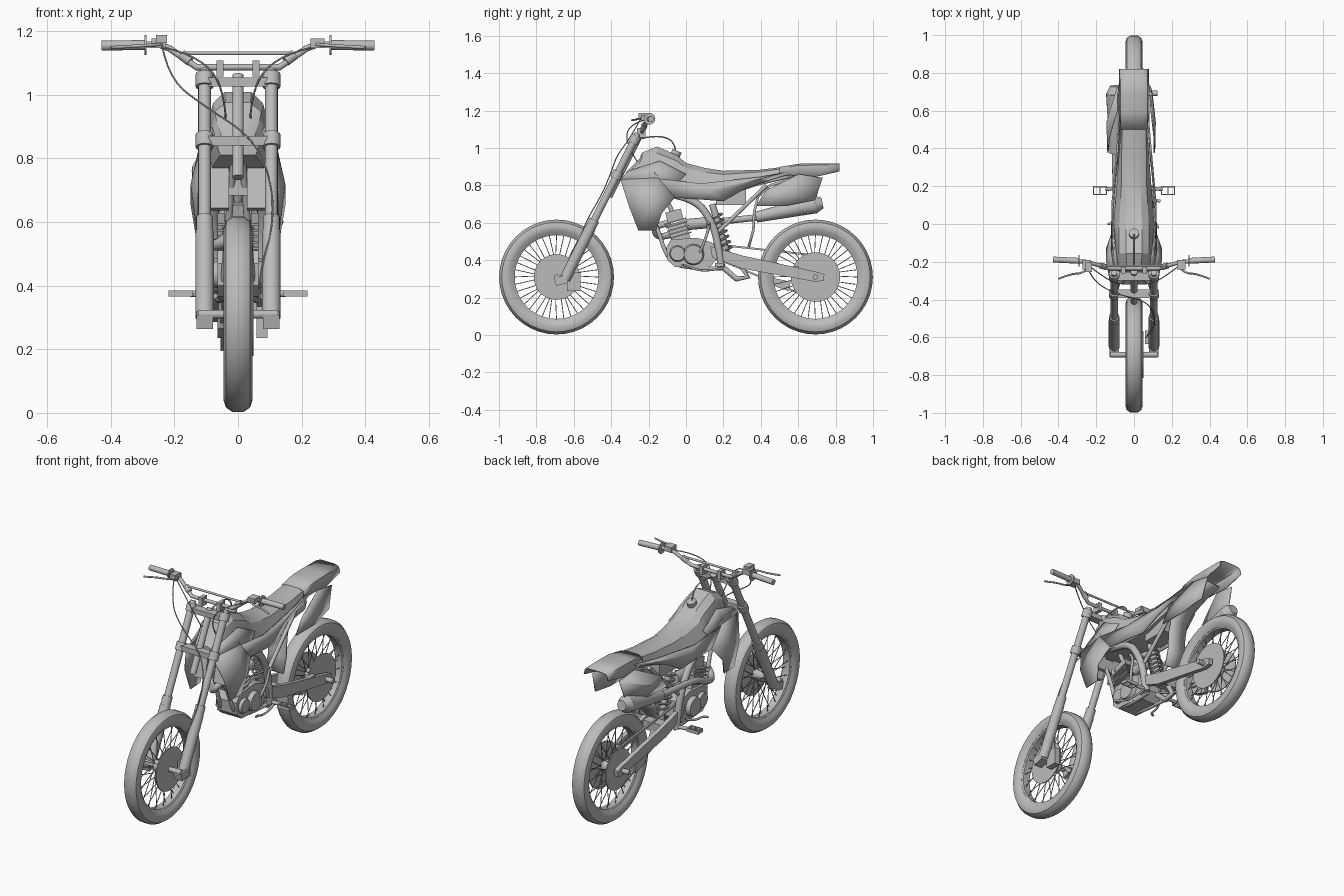
import bpy, bmesh, math
from mathutils import Vector, Matrix

grey = bpy.data.materials.new("plain_grey")
grey.diffuse_color = (0.5, 0.5, 0.5, 1)


def finish(bm, name, angle=35, solid=0):
    bmesh.ops.recalc_face_normals(bm, faces=bm.faces)
    me = bpy.data.meshes.new(name)
    bm.to_mesh(me)
    bm.free()
    return add(me, name, angle, solid)


def add(me, name, angle=35, solid=0):
    me.materials.clear()
    me.materials.append(grey)
    for p in me.polygons:
        p.use_smooth = True
    me.set_sharp_from_angle(angle=math.radians(angle))
    ob = bpy.data.objects.new(name, me)
    bpy.context.collection.objects.link(ob)
    if solid:
        m = ob.modifiers.new("thickness", 'SOLIDIFY')
        m.thickness, m.offset = solid, 0
    return ob


def frame(a, b):
    # matrix at the midpoint, z along a-b, x kept as level as possible
    a, b = Vector(a), Vector(b)
    z = (b - a).normalized()
    ref = Vector((0, 1, 0)) if abs(z.x) > 0.9 else Vector((1, 0, 0))
    y = z.cross(ref).normalized()
    m = Matrix((y.cross(z), y, z)).transposed().to_4x4()
    m.translation = (a + b) / 2
    return m, (b - a).length


def add_rod(bm, a, b, r1, r2=None, n=16):
    m, l = frame(a, b)
    bmesh.ops.create_cone(bm, cap_ends=True, segments=n, radius1=r1,
                          radius2=r1 if r2 is None else r2, depth=l, matrix=m)


def rod(name, a, b, r1, r2=None, n=16):
    bm = bmesh.new()
    add_rod(bm, a, b, r1, r2, n)
    return finish(bm, name)


def bar(name, a, b, w, d):
    m, l = frame(a, b)
    bm = bmesh.new()
    bmesh.ops.create_cube(bm, size=1, matrix=m @ Matrix.Diagonal((w, d, l, 1)))
    return finish(bm, name)


def block(name, c, s):
    bm = bmesh.new()
    bmesh.ops.create_cube(bm, size=1, matrix=Matrix.Translation(c) @ Matrix.Diagonal((*s, 1)))
    return finish(bm, name)


def tube(name, pts, r, smooth=True, n=3):
    cu = bpy.data.curves.new(name, 'CURVE')
    cu.dimensions, cu.bevel_depth, cu.bevel_resolution = '3D', r, n
    cu.use_fill_caps, cu.resolution_u = True, 5
    sp = cu.splines.new('NURBS' if smooth else 'POLY')
    sp.points.add(len(pts) - 1)
    for p, c in zip(sp.points, pts):
        p.co = (*c, 1)
    if smooth:
        sp.use_endpoint_u, sp.order_u = True, 3
    tmp = bpy.data.objects.new(name, cu)
    bpy.context.collection.objects.link(tmp)
    me = bpy.data.meshes.new_from_object(tmp.evaluated_get(bpy.context.evaluated_depsgraph_get()))
    bpy.data.objects.remove(tmp)
    return add(me, name, 50)


def prism(name, yz, x0, x1):
    bm = bmesh.new()
    f = bm.faces.new([bm.verts.new((x0, y, z)) for y, z in yz])
    new = bmesh.ops.extrude_face_region(bm, geom=[f])["geom"]
    bmesh.ops.translate(bm, vec=(x1 - x0, 0, 0), verts=[v for v in new if isinstance(v, bmesh.types.BMVert)])
    return finish(bm, name)


def loft(name, rings, closed=True, solid=0, angle=35):
    bm = bmesh.new()
    rows = [[bm.verts.new(p) for p in r] for r in rings]
    n = len(rows[0])
    for a, b in zip(rows, rows[1:]):
        for i in range(n if closed else n - 1):
            bm.faces.new((a[i], a[(i + 1) % n], b[(i + 1) % n], b[i]))
    if closed:
        bm.faces.new(rows[0])
        bm.faces.new(rows[-1])
    return finish(bm, name, angle, solid)


def panel(name, centre, pts, s):
    # bodywork sheet fanned around a raised centre
    bm = bmesh.new()
    c = bm.verts.new((s * centre[0], *centre[1:]))
    v = [bm.verts.new((s * x, y, z)) for x, y, z in pts]
    for i in range(len(v)):
        bm.faces.new((c, v[i], v[(i + 1) % len(v)]))
    return finish(bm, name, 25, 0.007)


def lathe(name, prof, y, z, n=40):
    return loft(name, [], True) if not prof else spin(name, prof, y, z, n)


def spin(name, prof, y, z, n):
    bm = bmesh.new()
    rows = [[bm.verts.new((x, y + r * math.cos(t), z + r * math.sin(t))) for x, r in prof]
            for t in (2 * math.pi * i / n for i in range(n))]
    m = len(prof)
    for i in range(n):
        a, b = rows[i], rows[(i + 1) % n]
        for j in range(m):
            bm.faces.new((a[j], a[(j + 1) % m], b[(j + 1) % m], b[j]))
    return finish(bm, name)


# wheels: tyre, rim, hub, spokes, disc
Z = 0.31
for end, wy, dr in (("front", -0.692, 0.122), ("rear", 0.692, 0.132)):
    half = [(0.028, 0.232), (0.04, 0.25), (0.045, 0.272), (0.038, 0.293), (0.018, 0.307)]
    spin(end + "_tyre", half + [(-x, r) for x, r in reversed(half)], wy, Z, 40)
    spin(end + "_rim", [(0.03, 0.238), (0.022, 0.224), (-0.022, 0.224), (-0.03, 0.238)], wy, Z, 40)
    rod(end + "_hub", (-0.04, wy, Z), (0.04, wy, Z), 0.033)
    rod(end + "_axle", (-0.125, wy, Z), (0.125, wy, Z), 0.014)
    rod(end + "_brake_disc", (0.043, wy, Z), (0.049, wy, Z), dr, n=36)
    bm = bmesh.new()
    for i in range(36):
        t = 2 * math.pi * i / 36
        u = t + (0.3 if i % 4 < 2 else -0.3)
        x = 0.035 if i % 2 else -0.035
        add_rod(bm, (x, wy + 0.03 * math.cos(u), Z + 0.03 * math.sin(u)),
                (x * 0.2, wy + 0.228 * math.cos(t), Z + 0.228 * math.sin(t)), 0.0023, n=5)
    finish(bm, end + "_spokes")


# forks
def fork(x, z, dy=0):
    return (x, -0.267 - (1.06 - z) * 0.5 + dy, z)


for s in (-1, 1):
    X = 0.105 * s
    rod("fork_tube", fork(X, 0.55), fork(X, 1.07), 0.02)
    rod("fork_leg", fork(X, 0.30), fork(X, 0.57), 0.029)
    rod("fork_seal", fork(X, 0.57), fork(X, 0.615), 0.027)
    for z in (0.855, 1.045):
        rod("fork_clamp", fork(X, z - 0.02), fork(X, z + 0.02), 0.028)
    bar("fork_foot", (X, -0.635, 0.30), (X, -0.70, 0.285), 0.052, 0.045)
    rod("fork_cap", fork(X, 1.06), fork(X, 1.078), 0.015)
block("lower_yoke", fork(0, 0.855), (0.2, 0.045, 0.03))
block("upper_yoke", fork(0, 1.04), (0.2, 0.045, 0.028))
rod("head_tube", fork(0, 0.74, 0.015), fork(0, 1.06, 0.015), 0.018)
block("front_caliper", (0.075, -0.60, 0.285), (0.035, 0.07, 0.1))

# handlebar and controls
tube("handlebar", [(-0.42, -0.19, 1.155), (-0.25, -0.2, 1.158), (-0.215, -0.21, 1.145), (-0.13, -0.235, 1.086),
     (0.13, -0.235, 1.086), (0.215, -0.21, 1.145), (0.25, -0.2, 1.158), (0.42, -0.19, 1.155)], 0.0105, False)
rod("crossbar", (-0.175, -0.222, 1.13), (0.175, -0.222, 1.13), 0.006)
for s in (-1, 1):
    rod("grip", (0.29 * s, -0.195, 1.156), (0.428 * s, -0.188, 1.154), 0.0155)
    rod("grip_flange", (0.288 * s, -0.195, 1.156), (0.294 * s, -0.195, 1.156), 0.031)
    rod("crossbar_clamp", (0.15 * s, -0.228, 1.105), (0.178 * s, -0.22, 1.126), 0.016)
    block("bar_mount", (0.057 * s, -0.24, 1.082), (0.022, 0.045, 0.05))
    block("lever_mount", (0.25 * s, -0.215, 1.162), (0.045, 0.05, 0.03))
    tube("lever", [(0.24 * s, -0.23, 1.158), (0.27 * s, -0.262, 1.156), (0.33 * s, -0.262, 1.152),
                   (0.4 * s, -0.29, 1.148)], 0.005)
block("brake_reservoir", (-0.24, -0.23, 1.175), (0.035, 0.05, 0.025))
tube("brake_hose", [(-0.24, -0.24, 1.16), (-0.22, -0.3, 1.05), (-0.1, -0.37, 0.96), (0.04, -0.4, 0.87),
     (0.1, -0.45, 0.75), (0.115, -0.54, 0.6), (0.06, -0.6, 0.42), (0.07, -0.6, 0.3)], 0.003, n=1)
for s in (-1, 1):
    tube("control_cable", [(0.24 * s, -0.22, 1.15), (0.1 * s, -0.33, 1.12), (0.03 * s, -0.3, 0.97),
                           (0.04 * s, -0.2, 0.84)], 0.003, n=1)

# tank and seat
rings = []
for y, zb, zt, wm, wt in ((-0.32, 0.81, 0.87, .065, .045), (-0.25, 0.78, 0.94, .09, .06), (-0.235, 0.77, 0.975, .095, .065),
                          (-0.155, 0.76, 1.008, .105, .07), (-0.05, 0.74, 0.962, .11, .072), (0.0, 0.735, 0.92, .108, .07),
                          (0.1, 0.73, 0.893, .10, .065), (0.2, 0.74, 0.878, .092, .06), (0.39, 0.80, 0.883, .078, .058),
                          (0.6, 0.865, 0.908, .062, .055)):
    zm, zs = zb + (zt - zb) * 0.45, zt - (zt - zb) * 0.14
    h = [(wm * 0.85, zb), (wm, zm), (wt * 1.12, zs), (wt * 0.6, zt)]
    rings.append([(x, y, z) for x, z in h] + [(-x, y, z) for x, z in reversed(h)])
loft("tank_and_seat", rings, angle=28)
rod("fuel_cap", (0, -0.06, 0.955), (0, -0.048, 0.985), 0.026)
tube("vent_hose", [(0, -0.055, 0.98), (0, -0.06, 1.04), (0, -0.16, 1.07), (0, -0.24, 1.05)], 0.004)

# rear fender
loft("rear_fender", [[(0.078 * k, y, zs), (0.07 * k, y, zt - 0.008), (0.045 * k, y, zt), (-0.045 * k, y, zt),
     (-0.07 * k, y, zt - 0.008), (-0.078 * k, y, zs)] for y, zs, zt, k in
     ((0.5, 0.85, 0.895, 0.95), (0.6, 0.852, 0.912, 1), (0.69, 0.845, 0.914, 1), (0.82, 0.875, 0.914, .97))], False, 0.007)
loft("inner_mudguard", [[(x, y, z) for x in (-0.055, 0, 0.055)] for y, z in
     ((0.66, 0.86), (0.56, 0.835), (0.45, 0.80), (0.385, 0.74), (0.365, 0.66), (0.36, 0.56), (0.335, 0.47))], False, 0.014)

# side bodywork
for s in (-1, 1):
    panel("radiator_shroud", (0.145, -0.19, 0.72), [(0.085, -0.35, 0.83), (0.118, -0.15, 0.84), (0.12, -0.06, 0.735),
          (0.145, -0.13, 0.65), (0.13, -0.16, 0.56), (0.125, -0.255, 0.56), (0.125, -0.305, 0.69)], s)
    panel("tank_cover", (0.108, -0.17, 0.87), [(0.085, -0.35, 0.83), (0.075, -0.31, 0.875), (0.098, -0.14, 0.93),
          (0.11, 0.0, 0.86), (0.113, -0.08, 0.78), (0.118, -0.15, 0.84)], s)
    panel("seat_side_panel", (0.115, 0.12, 0.77), [(0.118, -0.15, 0.835), (0.112, 0.08, 0.81), (0.085, 0.4, 0.845),
          (0.07, 0.62, 0.885), (0.09, 0.32, 0.785), (0.105, 0.2, 0.715), (0.118, -0.06, 0.735)], s)
    w = 0.03 if s < 0 else 0
    panel("number_plate", (0.112 + w, 0.54, 0.76), [(0.108 + w, 0.375, 0.69), (0.11 + w, 0.43, 0.775), (0.09, 0.6, 0.86),
          (0.085, 0.73, 0.84), (0.095, 0.69, 0.72), (0.108 + w * .6, 0.54, 0.69)], s)
    # frame, radiators and swingarm
    bar("radiator", (0.065 * s, -0.25, 0.64), (0.065 * s, -0.21, 0.8), 0.075, 0.03)
    tube("frame_spar", [(0.02 * s, -0.26, 0.84), (0.07 * s, -0.15, 0.77), (0.08 * s, 0.06, 0.72), (0.08 * s, 0.14, 0.6),
                        (0.075 * s, 0.17, 0.5), (0.07 * s, 0.19, 0.36)], 0.02)
    tube("subframe_upper", [(0.06 * s, 0.08, 0.74), (0.06 * s, 0.3, 0.79), (0.05 * s, 0.6, 0.86)], 0.011, False)
    tube("subframe_lower", [(0.07 * s, 0.17, 0.55), (0.065 * s, 0.43, 0.80)], 0.011, False)
    tube("down_tube", [(0.015 * s, -0.25, 0.78), (0.03 * s, -0.16, 0.6), (0.045 * s, -0.1, 0.4), (0.05 * s, 0, 0.355),
                       (0.06 * s, 0.19, 0.355)], 0.011)
    prism("swingarm", [(0.13, 0.475), (0.3, 0.425), (0.70, 0.337), (0.74, 0.325), (0.735, 0.29), (0.69, 0.285),
                       (0.3, 0.355), (0.14, 0.415)], 0.058 * s, 0.083 * s)
    # footpegs
    rod("peg_arm", (0.06 * s, 0.19, 0.37), (0.15 * s, 0.185, 0.375), 0.01)
    for dy in (-0.02, 0.02):
        block("peg_rail", (0.18 * s, 0.177 + dy, 0.375), (0.075, 0.006, 0.02))
    for dx in (0.145, 0.18, 0.215):
        block("peg_tooth", (dx * s, 0.177, 0.375), (0.006, 0.045, 0.018))
block("radiator_bridge", (0, -0.215, 0.72), (0.17, 0.02, 0.075))
block("swingarm_bridge", (0, 0.28, 0.395), (0.14, 0.06, 0.05))

# engine
prism("crankcase", [(-0.10, 0.40), (-0.06, 0.365), (0.12, 0.355), (0.16, 0.40), (0.15, 0.49), (0.06, 0.52),
                    (-0.08, 0.51), (-0.105, 0.47)], -0.065, 0.065)
for s in (-1, 1):
    rod("clutch_cover", (0.06 * s, 0.04, 0.43), (0.09 * s, 0.04, 0.43), 0.058, 0.05, 20)
    rod("flywheel_cover", (0.06 * s, -0.045, 0.435), (0.082 * s, -0.045, 0.435), 0.045, 0.038, 20)
bar("cylinder", (0, -0.02, 0.49), (0, -0.055, 0.6), 0.1, 0.10)
for i in range(5):
    t = i / 4
    bar("cooling_fin", (0, -0.028 - 0.028 * t, 0.53 + 0.075 * t), (0, -0.030 - 0.028 * t, 0.537 + 0.075 * t), 0.13, 0.12)
bar("cylinder_head", (0, -0.055, 0.61), (0, -0.07, 0.665), 0.085, 0.085)
rod("carburettor", (0, 0.0, 0.59), (0, 0.11, 0.60), 0.03)
block("airbox", (0, 0.24, 0.74), (0.11, 0.16, 0.09))
rod("cylinder_stay", (0, -0.07, 0.65), (0, -0.12, 0.76), 0.012)

# exhaust
tube("exhaust_pipe", [(0, -0.08, 0.6), (0, -0.17, 0.59), (-0.06, -0.16, 0.52), (-0.1, -0.06, 0.54), (-0.1, 0.06, 0.6),
                      (-0.095, 0.22, 0.61), (-0.1, 0.39, 0.63)], 0.018)
rod("muffler", (-0.1, 0.375, 0.63), (-0.1, 0.69, 0.698), 0.029, 0.048, 20)
rod("muffler_tip", (-0.1, 0.69, 0.698), (-0.1, 0.73, 0.705), 0.048, 0.028, 20)

# rear shock with coil spring
a, b = Vector((0, 0.23, 0.40)), Vector((0, 0.14, 0.70))
rod("shock_body", a, b, 0.018)
m, l = frame(a, b)
tube("shock_spring", [m @ Vector((0.036 * math.cos(t * 0.7), 0.036 * math.sin(t * 0.7), -0.1 + t * 0.0034))
                      for t in range(60)], 0.006, n=1)
tube("linkage", [(0, 0.2, 0.36), (0, 0.27, 0.30), (0, 0.33, 0.31), (0, 0.29, 0.38)], 0.016, False)

# chain drive and rear brake
rod("rear_sprocket", (-0.053, 0.692, Z), (-0.048, 0.692, Z), 0.115, n=36)
rod("front_sprocket", (-0.055, 0.15, 0.45), (-0.046, 0.15, 0.45), 0.035)
bar("chain_top", (-0.05, 0.15, 0.485), (-0.05, 0.70, 0.425), 0.01, 0.01)
bar("chain_bottom", (-0.05, 0.15, 0.415), (-0.05, 0.66, 0.2), 0.01, 0.01)
prism("chain_guide", [(0.44, 0.31), (0.56, 0.285), (0.55, 0.235), (0.46, 0.265)], -0.065, -0.04)
block("rear_caliper", (0.055, 0.575, 0.345), (0.035, 0.06, 0.045))
tube("brake_pedal", [(0.095, 0.2, 0.36), (0.105, 0.1, 0.335), (0.11, 0.0, 0.37), (0.13, -0.02, 0.375)], 0.006)
tube("shift_lever", [(-0.08, 0.12, 0.39), (-0.11, 0.08, 0.37), (-0.11, 0.0, 0.37), (-0.14, 0.0, 0.37)], 0.006)
tube("kick_lever", [(0.08, 0.07, 0.43), (0.11, 0.1, 0.5), (0.11, 0.13, 0.6), (0.14, 0.12, 0.6)], 0.008)
